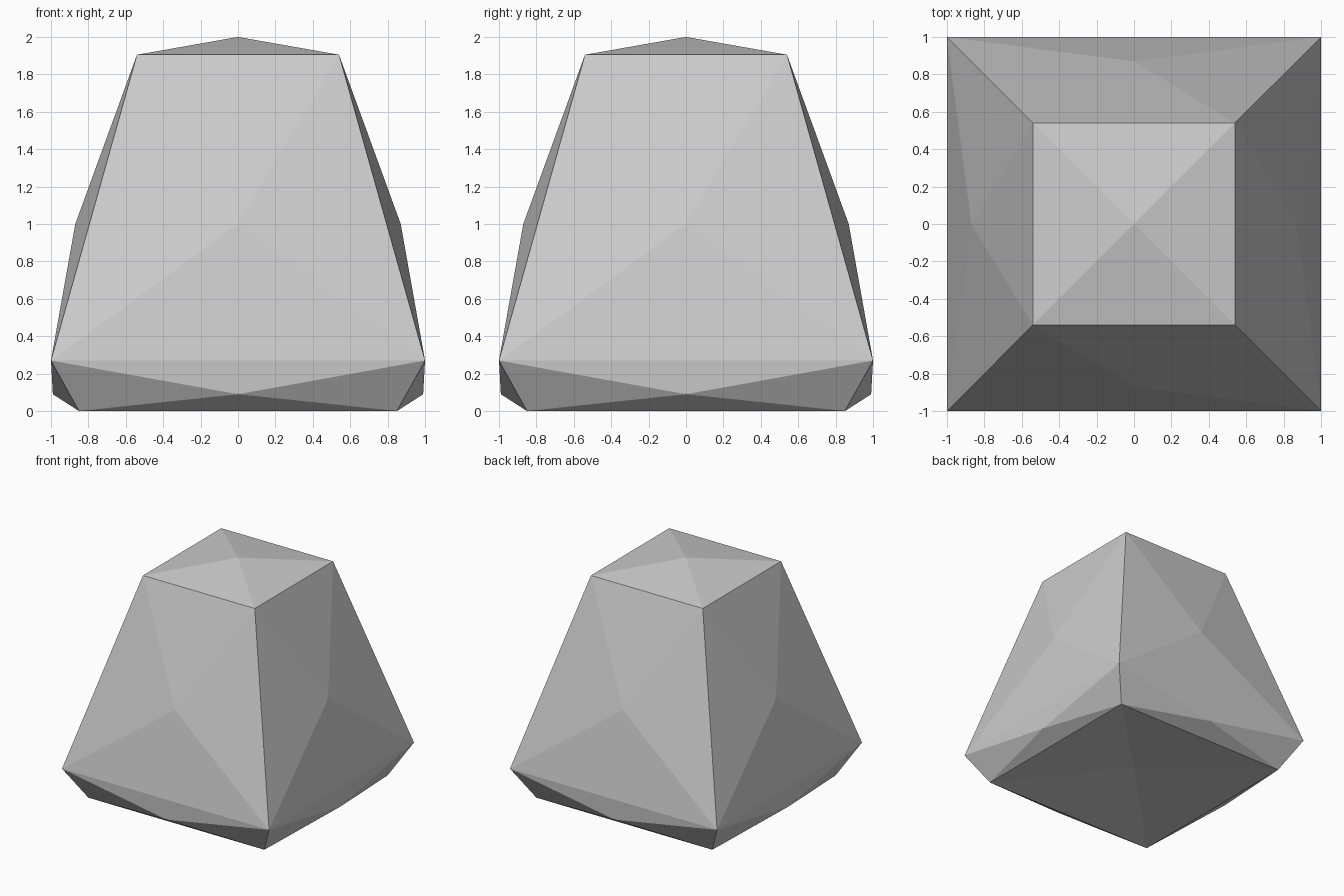
import bpy
import bmesh

cube = bpy.data.objects.get("Cube")
if cube:
    bpy.data.objects.remove(cube, do_unlink=True)

# Stone colour
grey = bpy.data.materials.new("stone grey")
grey.use_nodes = True
colour = (0.6, 0.6, 0.6, 1)
grey.diffuse_color = colour
grey.node_tree.nodes["Principled BSDF"].inputs["Base Color"].default_value = colour

bm = bmesh.new()


def ring(half, z):
    """Four corners of a square level."""
    return [bm.verts.new((x * half, y * half, z))
            for x, y in ((-1, -1), (1, -1), (1, 1), (-1, 1))]


def fan(corners, peak):
    """Close a four-sided panel with triangles around its peak."""
    centre = bm.verts.new(peak)
    for a, b in zip(corners, corners[1:] + corners[:1]):
        bm.faces.new((a, b, centre))


def band(low, high, reach, z):
    """Four side panels between two levels, each with a peak."""
    for i, (x, y) in enumerate(((0, -1), (1, 0), (0, 1), (-1, 0))):
        j = (i + 1) % 4
        fan([low[i], low[j], high[j], high[i]], (x * reach, y * reach, z))


base = ring(0.85, 0)
waist = ring(1.0, 0.27)
crown = ring(0.54, 1.905)

band(base, waist, 0.99, 0.09)    # undercut
band(waist, crown, 0.87, 1.0)    # bulging sides
fan(crown, (0, 0, 2.0))          # blunt top
fan(base[::-1], (0, 0, 0.08))    # hollow underside

bmesh.ops.recalc_face_normals(bm, faces=bm.faces)
mesh = bpy.data.meshes.new("boulder")
bm.to_mesh(mesh)
bm.free()
mesh.materials.append(grey)
boulder = bpy.data.objects.new("boulder", mesh)
bpy.context.scene.collection.objects.link(boulder)
